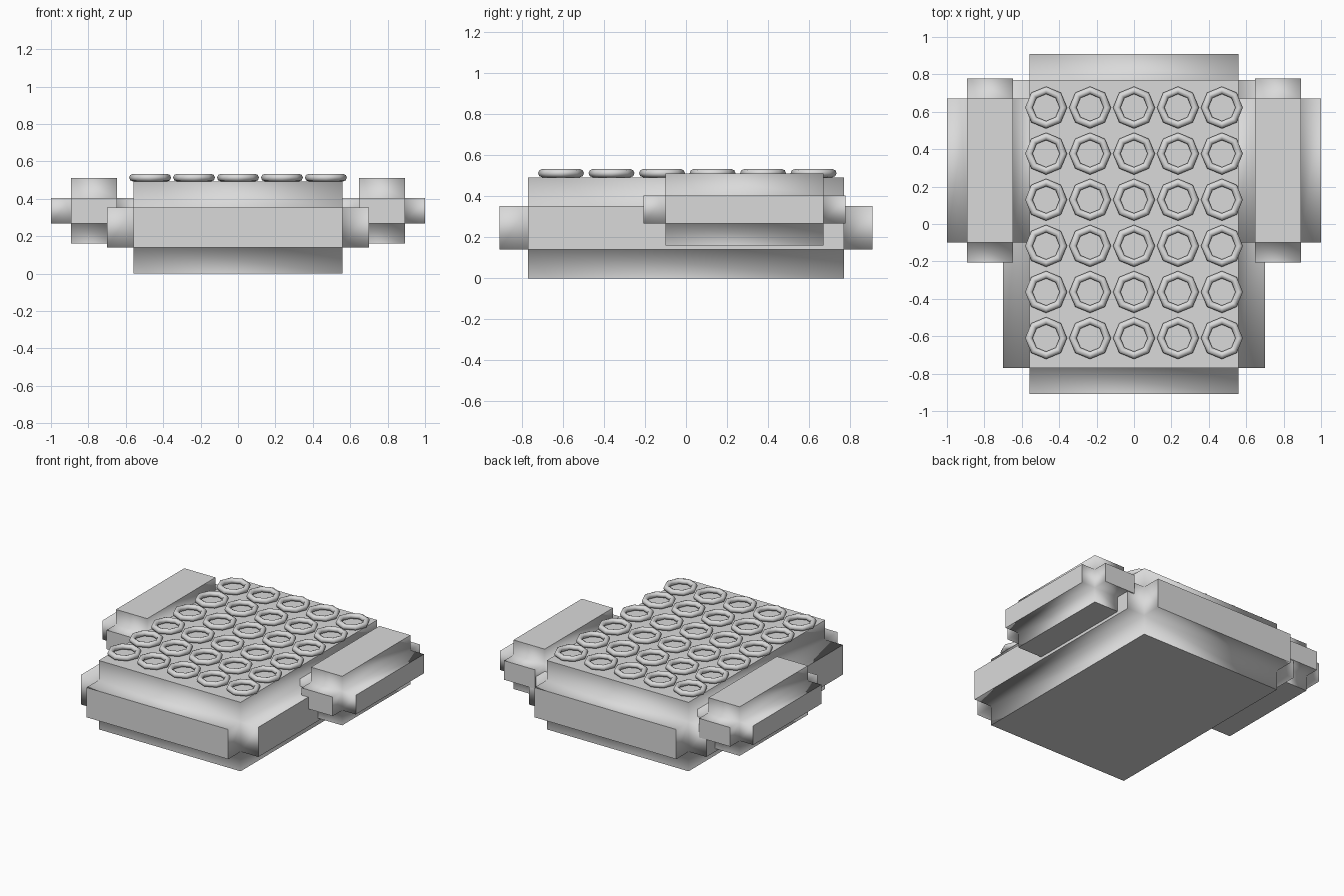
import bpy, bmesh, math
from mathutils import Vector

if "Cube" in bpy.data.objects:
    bpy.data.objects.remove(bpy.data.objects["Cube"])

grey = bpy.data.materials.new("plain grey")
grey.diffuse_color = (0.7, 0.7, 0.7, 1)
grey.use_nodes = True
grey.node_tree.nodes["Principled BSDF"].inputs["Base Color"].default_value = grey.diffuse_color


def add_object(name, bm):
    mesh = bpy.data.meshes.new(name)
    bm.to_mesh(mesh)
    bm.free()
    mesh.materials.append(grey)
    obj = bpy.data.objects.new(name, mesh)
    bpy.context.collection.objects.link(obj)
    return obj


def stepped_block(name, low, high, step):
    """Box with every face pushed out; steps blend smoothly, caps stay crisp."""
    low, high = Vector(low), Vector(high)
    bm = bmesh.new()
    bmesh.ops.create_cube(bm, size=1)
    for v in bm.verts:
        v.co = (low + high) / 2 + v.co * (high - low)
    bm.normal_update()
    caps = bmesh.ops.extrude_discrete_faces(bm, faces=bm.faces[:])["faces"]
    for cap in caps:
        cap.normal_update()
        push = cap.normal.copy() * step
        for v in cap.verts:
            v.co += push
    bmesh.ops.recalc_face_normals(bm, faces=bm.faces[:])
    for f in bm.faces:
        f.smooth = True
    for cap in caps:
        for e in cap.edges:
            e.smooth = False
    return add_object(name, bm)


def ring_mesh(bm, centre, major=0.092, minor=0.020, sides=8, section=8):
    """Octagonal ring lying flat."""
    loops = []
    for i in range(sides):
        a = 2 * math.pi * i / sides
        loop = []
        for j in range(section):
            b = 2 * math.pi * j / section
            r = major + minor * math.cos(b)
            loop.append(bm.verts.new(Vector(centre) + Vector(
                (r * math.cos(a), r * math.sin(a), minor * math.sin(b)))))
        loops.append(loop)
    for i in range(sides):
        p, q = loops[i], loops[(i + 1) % sides]
        for j in range(section):
            k = (j + 1) % section
            bm.faces.new((p[j], q[j], q[k], p[k])).smooth = True


# Main body
stepped_block("body", (-0.56, -0.77, 0.14), (0.56, 0.77, 0.352), 0.14)

# Side pods
for side, cx in (("left", -0.77), ("right", 0.77)):
    stepped_block(side + "_pod", (cx - 0.123, -0.10, 0.268),
                  (cx + 0.123, 0.67, 0.404), 0.107)

# Grid of rings on the top
bm = bmesh.new()
for col in range(5):
    for row in range(6):
        ring_mesh(bm, ((col - 2) * 0.235, -0.61 + row * 0.2465, 0.513))
add_object("top_rings", bm)
